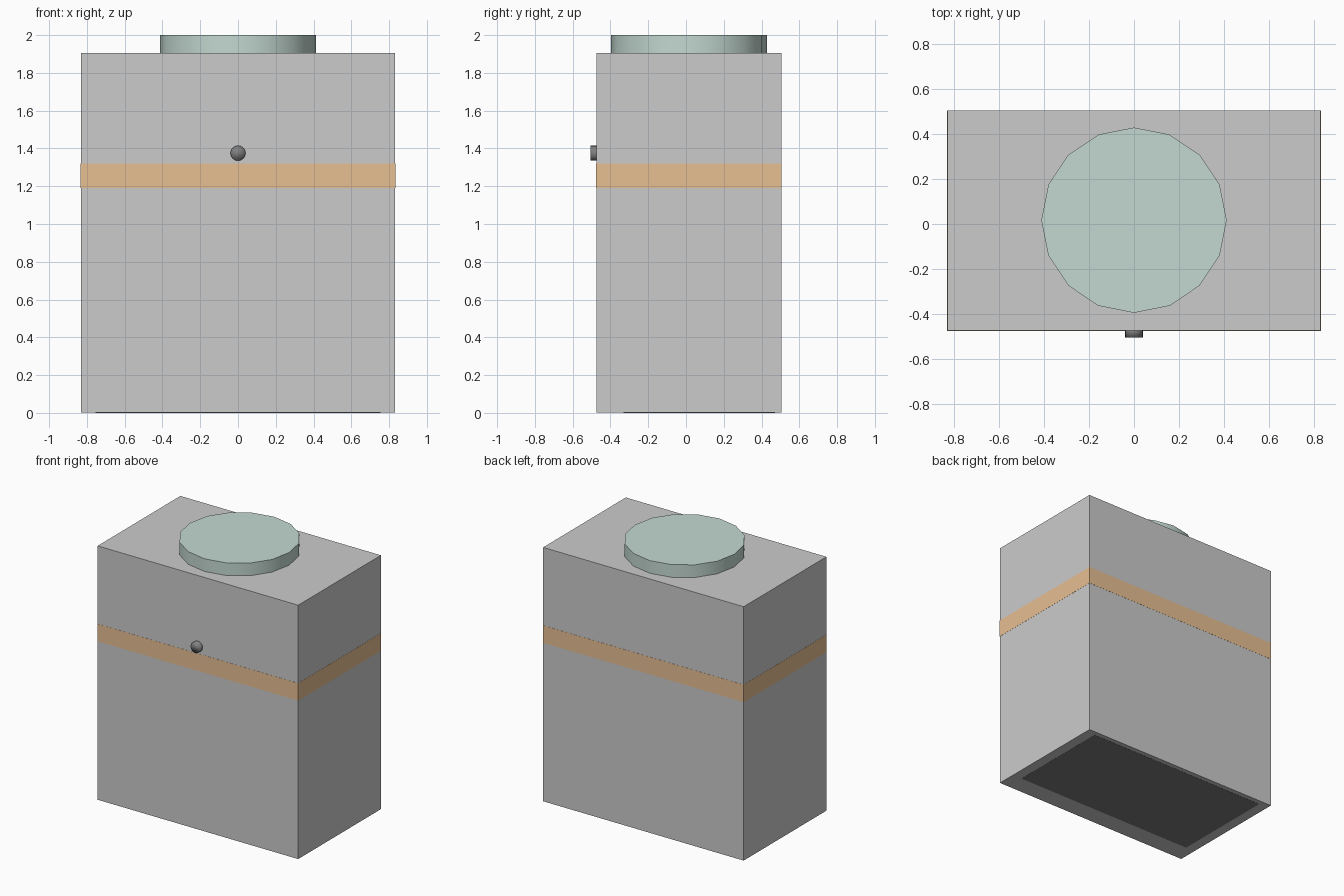
import bpy
from math import radians

if "Cube" in bpy.data.objects:
    bpy.data.objects.remove(bpy.data.objects["Cube"])


def paint(obj, name, rgb):
    mat = bpy.data.materials.new(name)
    mat.diffuse_color = (*rgb, 1)
    mat.use_nodes = True
    mat.node_tree.nodes["Principled BSDF"].inputs["Base Color"].default_value = mat.diffuse_color
    obj.data.materials.append(mat)


def box(name, lo, hi):
    centre = [(a + b) / 2 for a, b in zip(lo, hi)]
    bpy.ops.mesh.primitive_cube_add(size=1, location=centre)
    obj = bpy.context.object
    obj.name = name
    obj.scale = [b - a for a, b in zip(lo, hi)]
    bpy.ops.object.transform_apply(location=False, rotation=False, scale=True)
    return obj


def disc(name, sides, radius, depth, centre, tilt=0):
    bpy.ops.mesh.primitive_cylinder_add(vertices=sides, radius=radius, depth=depth,
                                        location=centre, rotation=(radians(tilt), 0, 0))
    obj = bpy.context.object
    obj.name = name
    return obj


# Main housing
W, FRONT, BACK, TOP = 0.832, -0.475, 0.505, 1.905
box("body", (-W, FRONT, 0.001), (W, BACK, TOP))

# Thin coloured band lying flush with the housing walls
E = 0.001
band = box("band", (-W - E, FRONT - E, 1.19), (W + E, BACK + E, 1.32))
paint(band, "orange", (0.8, 0.52, 0.29))

# Dark panel flush with the underside
base = box("base_panel", (-0.755, -0.33, 0), (0.755, 0.47, 0.05))
paint(base, "dark_grey", (0.2, 0.2, 0.2))

# Round lid on top
lid = disc("lid", 16, 0.413, 0.115, (0, 0.017, 1.9425))
bpy.ops.object.shade_smooth_by_angle(angle=radians(30))
paint(lid, "pale_teal", (0.55, 0.69, 0.64))

# Small round button on the front
button = disc("button", 16, 0.04, 0.05, (0, -0.48, 1.375), 90)
bpy.ops.object.shade_smooth()
paint(button, "charcoal", (0.22, 0.22, 0.22))
